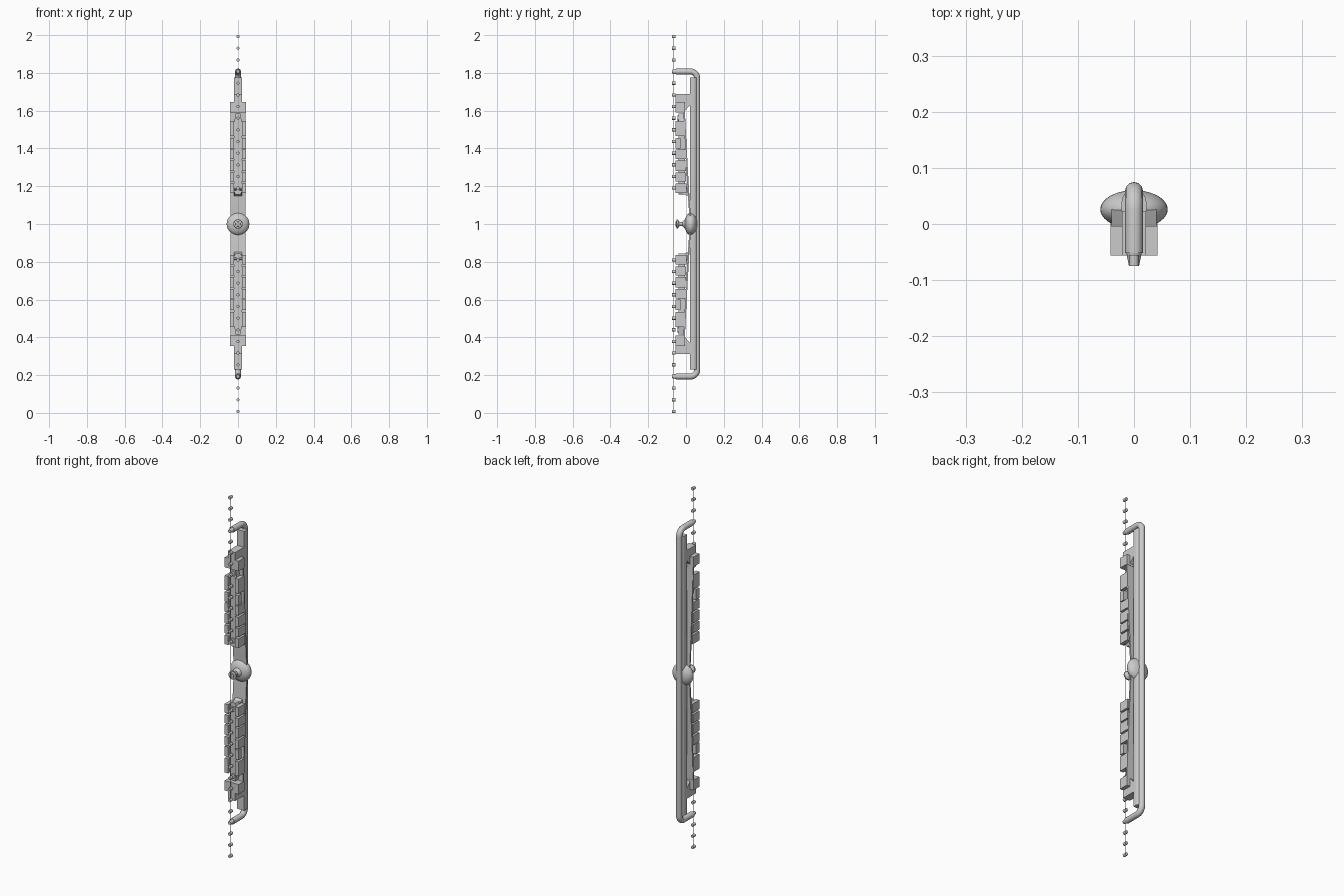
import bpy, bmesh, math
from mathutils import Matrix

if "Cube" in bpy.data.objects:
    bpy.data.objects.remove(bpy.data.objects["Cube"])


def finish(name, bm, smooth=False):
    bmesh.ops.recalc_face_normals(bm, faces=bm.faces)
    me = bpy.data.meshes.new(name)
    bm.to_mesh(me)
    bm.free()
    ob = bpy.data.objects.new(name, me)
    bpy.context.collection.objects.link(ob)
    if smooth:
        bpy.ops.object.select_all(action='DESELECT')
        ob.select_set(True)
        bpy.context.view_layer.objects.active = ob
        bpy.ops.object.shade_smooth_by_angle(angle=math.radians(40))
    return ob


def add_box(bm, x0, x1, y0, y1, z0, z1):
    m = Matrix.Translation(((x0+x1)/2, (y0+y1)/2, (z0+z1)/2)) @ Matrix.Diagonal((x1-x0, y1-y0, z1-z0, 1))
    bmesh.ops.create_cube(bm, size=1, matrix=m)


def add_prism(bm, pts, axis, a, b):
    # extrude (u, z) outline along x or y
    def co(u, z, t):
        return (t, u, z) if axis == 'x' else (u, t, z)
    f = bm.faces.new([bm.verts.new(co(u, z, a)) for u, z in pts])
    g = bmesh.ops.extrude_face_region(bm, geom=[f])
    for v in g['geom']:
        if isinstance(v, bmesh.types.BMVert):
            v.co['xyz'.index(axis)] = b


def add_pin(bm, z, y0, y1, r0, r1, n=16):
    m = Matrix.Translation((0, (y0+y1)/2, z)) @ Matrix.Rotation(math.radians(90), 4, 'X')
    bmesh.ops.create_cone(bm, cap_ends=True, segments=n, radius1=r1, radius2=r0, depth=abs(y1-y0), matrix=m)


def lathe(name, prof, z, n=40):
    # revolve (radius, y) profile about the y axis
    bm = bmesh.new()
    vs = [bm.verts.new((r, y, z)) for r, y in prof]
    es = [bm.edges.new(p) for p in zip(vs, vs[1:])]
    bmesh.ops.spin(bm, geom=vs+es, cent=(0, 0, z), axis=(0, 1, 0), angle=2*math.pi, steps=n)
    bmesh.ops.remove_doubles(bm, verts=bm.verts, dist=1e-5)
    return finish(name, bm, True)


# row of studs and the thin string joining them
bm = bmesh.new()
for s in (1, -1):
    for k in range(14):
        add_pin(bm, 1 + s*(0.19 + 0.0617*k), -0.075, -0.055, 0.0085, 0.0085)
finish('studs', bm, True)
bm = bmesh.new()
add_box(bm, -0.001, 0.001, -0.066, -0.064, 0.008, 1.992)
finish('string', bm)

# long tube handle with bent ends
R, top, back, bend = 0.016, 1.807, 0.059, 0.035
half = [(-0.052, top)] + [(back - bend + bend*math.sin(a), top - bend + bend*math.cos(a))
                          for a in [math.pi/2*i/8 for i in range(9)]]
path = half + [(y, 2 - z) for y, z in reversed(half)]
cu = bpy.data.curves.new('tube_handle', 'CURVE')
cu.dimensions = '3D'
cu.bevel_depth, cu.bevel_resolution, cu.use_fill_caps = R, 4, True
sp = cu.splines.new('POLY')
sp.points.add(len(path) - 1)
for p, (y, z) in zip(sp.points, path):
    p.co = (0, y, z, 1)
sp.use_smooth = True
bpy.context.collection.objects.link(bpy.data.objects.new('tube_handle', cu))
bm = bmesh.new()
for z in (top, 2 - top):
    add_pin(bm, z, -0.075, -0.05, 0.009, 0.014)
finish('handle_tips', bm, True)

# rail with rounded back
bm = bmesh.new()
sec = [(-0.022, 0.022), (0.022, 0.022)] + [
    (0.022*math.cos(math.pi*i/10), 0.04 + 0.02*math.sin(math.pi*i/10)) for i in range(11)]
f = bm.faces.new([bm.verts.new((x, y, 0.23)) for x, y in sec])
for v in bmesh.ops.extrude_face_region(bm, geom=[f])['geom']:
    if isinstance(v, bmesh.types.BMVert):
        v.co.z = 1.775
finish('rail', bm, True)

# curved flat spring strip
bm = bmesh.new()
N = 24
zs = [0.4 + 1.2*i/N for i in range(N+1)]
yc = [0.026 - 0.036*(abs(z-1)/0.6)**0.8 for z in zs]
add_prism(bm, [(y-0.004, z) for y, z in zip(yc, zs)] +
          [(y+0.004, z) for y, z in reversed(list(zip(yc, zs)))], 'x', -0.04, 0.04)
finish('spring_strip', bm)

# clamp blocks, centre spine and end webs, mirrored up and down
spans = [(0.40, 0.455), (0.465, 0.545), (0.345, 0.395), (0.28, 0.335), (0.225, 0.272), (0.165, 0.215)]
backs = [-0.028, -0.004, 0.0, 0.0, 0.0, 0.002]
for s, tag in ((1, 'upper'), (-1, 'lower')):
    bm = bmesh.new()
    for (a, b), yb in zip(spans, backs):
        z0, z1 = sorted((1 + s*a, 1 + s*b))
        for x0, x1 in ((-0.042, -0.021), (0.021, 0.042)):
            add_box(bm, x0, x1, -0.056, yb, z0, z1)
    z0, z1 = sorted((1 + s*0.59, 1 + s*0.645))
    add_box(bm, -0.042, 0.042, -0.056, -0.004, z0, z1)
    finish(tag + '_clamp_blocks', bm)

    bm = bmesh.new()
    outline = [(-0.012, 0.155), (0.012, 0.155), (0.022, 0.175), (0.022, 0.53),
               (0.012, 0.585), (-0.012, 0.585), (-0.022, 0.53), (-0.022, 0.175)]
    add_prism(bm, [(x, 1 + s*d) for x, d in outline], 'y', -0.04, -0.005)
    for d in (0.19, 0.56):
        add_pin(bm, 1 + s*d, -0.046, -0.038, 0.014, 0.014)
    finish(tag + '_centre_spine', bm)

    # hooked foot joining spine to strip
    bm = bmesh.new()
    hook = [(-0.05, 0.185), (-0.03, 0.17), (-0.01, 0.158), (0.008, 0.148), (0.012, 0.17), (0.0, 0.21)]
    add_prism(bm, [(y, 1 + s*d) for y, d in hook], 'x', -0.02, 0.02)
    finish(tag + '_hook_foot', bm)

    # web reaching back to the rail
    bm = bmesh.new()
    web = [(-0.056, 0.625), (-0.056, 0.687), (0.03, 0.687), (0.03, 0.64), (-0.005, 0.6)]
    add_prism(bm, [(y, 1 + s*d) for y, d in web], 'x', -0.021, 0.021)
    finish(tag + '_end_web', bm)

# central hub disc and front knob
hub = [(0.06*math.sin(math.pi*i/20) if 0 < i < 20 else 0, 0.026 - 0.034*math.cos(math.pi*i/20)) for i in range(21)]
lathe('hub', hub, 1.0)
lathe('knob', [(0, -0.056), (0.012, -0.056), (0.013, -0.052), (0.023, -0.05), (0.023, -0.043), (0.013, -0.036),
               (0.01, -0.03), (0.011, -0.018), (0.022, -0.01), (0.026, 0.0), (0, 0.0)], 1.0, 32)
